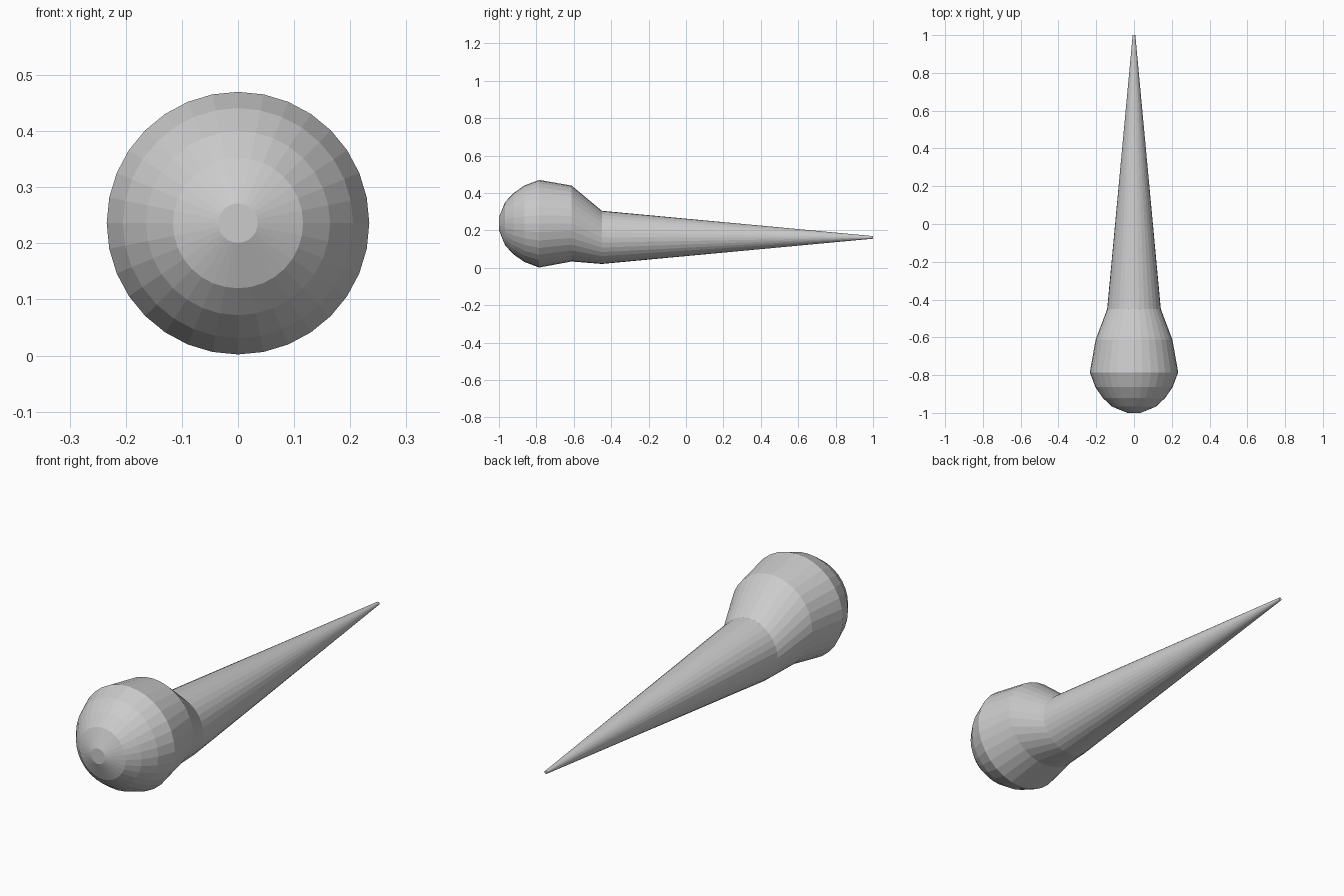
import bpy, bmesh
from math import sin, cos, tau

if "Cube" in bpy.data.objects:
    bpy.data.objects.remove(bpy.data.objects["Cube"])

SIDES = 32

# Cross-sections from the blunt head to the tip: (y, radius, centre height)
SECTIONS = [
    (-1.0, 0.035, 0.236),
    (-0.967, 0.116, 0.236),
    (-0.922, 0.164, 0.236),
    (-0.863, 0.205, 0.236),
    (-0.785, 0.234, 0.236),
    (-0.612, 0.203, 0.237),
    (-0.45, 0.142, 0.163),
    (1.0, 0.007, 0.163),
]

bm = bmesh.new()


def ring(y, r, z):
    return [bm.verts.new((r * cos(tau * i / SIDES), y, z + r * sin(tau * i / SIDES)))
            for i in range(SIDES)]


# Loft the rounded head, sloping neck and tapering spike
rings = [ring(*s) for s in SECTIONS]
for a, b in zip(rings, rings[1:]):
    for i in range(SIDES):
        j = (i + 1) % SIDES
        bm.faces.new((a[i], a[j], b[j], b[i]))

# End caps
bm.faces.new(rings[0])
bm.faces.new(rings[-1])
bmesh.ops.recalc_face_normals(bm, faces=bm.faces)

mesh = bpy.data.meshes.new("tapered_club")
bm.to_mesh(mesh)
bm.free()
club = bpy.data.objects.new("tapered_club", mesh)
bpy.context.collection.objects.link(club)
